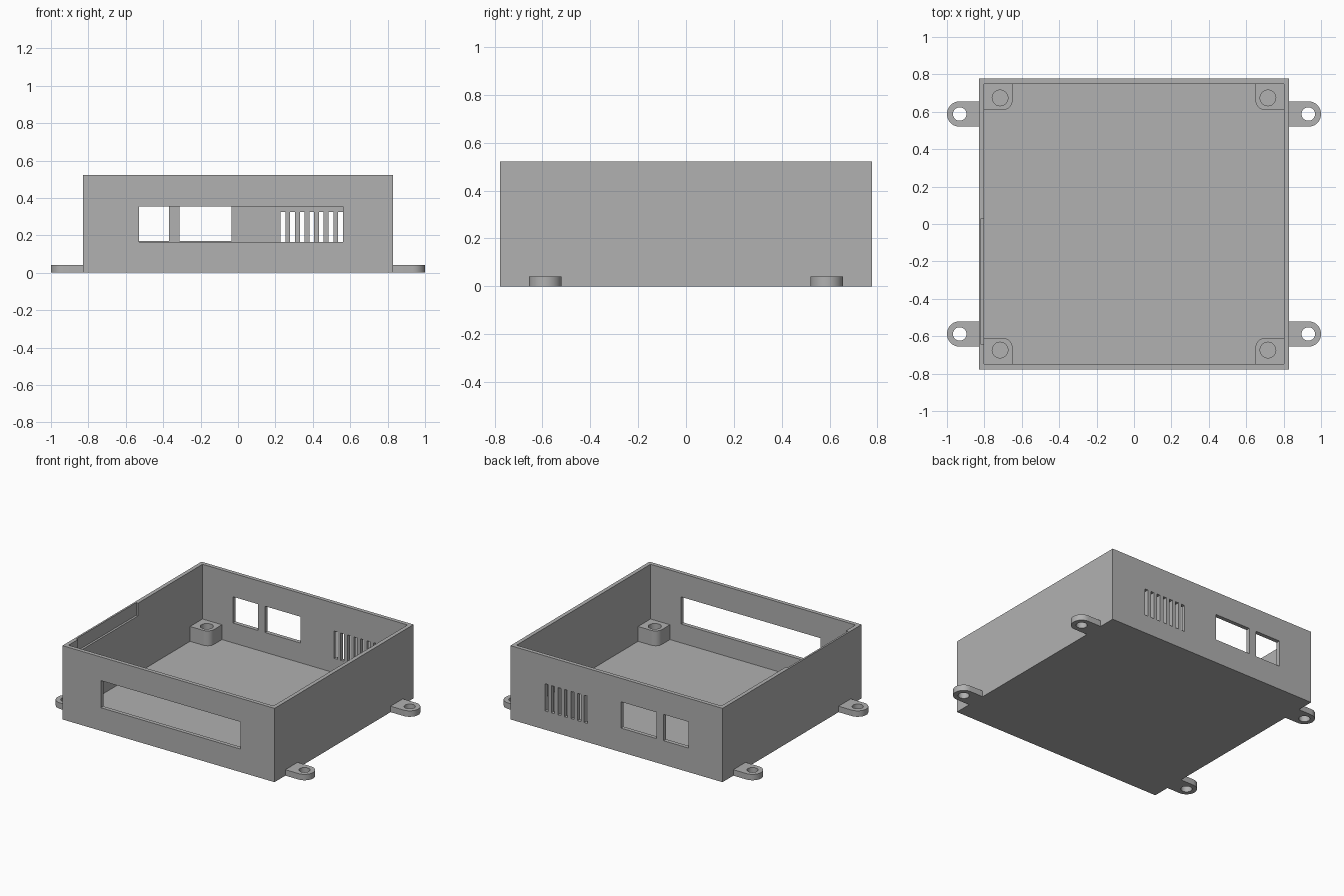
import bpy, bmesh, math

if "Cube" in bpy.data.objects:
    bpy.data.objects.remove(bpy.data.objects["Cube"], do_unlink=True)

grey = bpy.data.materials.new("grey plastic")
grey.use_nodes = True
grey.diffuse_color = (0.44, 0.44, 0.44, 1)
grey.node_tree.nodes["Principled BSDF"].inputs["Base Color"].default_value = grey.diffuse_color

W, D, H = 0.83, 0.777, 0.522      # half width, half depth, height
WALL, FLOOR = 0.028, 0.03


def prism(name, outline, z0, z1):
    """Extrude a flat outline upward from z0 to z1."""
    bm = bmesh.new()
    face = bm.faces.new([bm.verts.new((x, y, z0)) for x, y in outline])
    new = bmesh.ops.extrude_face_region(bm, geom=[face])["geom"]
    bmesh.ops.translate(bm, vec=(0, 0, z1 - z0),
                        verts=[g for g in new if isinstance(g, bmesh.types.BMVert)])
    bmesh.ops.recalc_face_normals(bm, faces=bm.faces)
    mesh = bpy.data.meshes.new(name)
    bm.to_mesh(mesh)
    bm.free()
    mesh.materials.append(grey)
    obj = bpy.data.objects.new(name, mesh)
    bpy.context.collection.objects.link(obj)
    return obj


def box(name, x0, x1, y0, y1, z0, z1):
    return prism(name, [(x0, y0), (x1, y0), (x1, y1), (x0, y1)], z0, z1)


def arc(cx, cy, r, start, end, steps):
    angles = [math.radians(start + (end - start) * i / steps) for i in range(steps + 1)]
    return [(cx + r * math.cos(a), cy + r * math.sin(a)) for a in angles]


def drill(name, cx, cy, r, z0, z1):
    return prism(name, arc(cx, cy, r, 0, 360, 32)[:-1], z0, z1)


def activate(obj):
    bpy.ops.object.select_all(action='DESELECT')
    obj.select_set(True)
    bpy.context.view_layer.objects.active = obj


def cut(obj, cutter):
    """Subtract the cutter, then discard it."""
    cutter.hide_render = True
    mod = obj.modifiers.new("cut", 'BOOLEAN')
    mod.operation, mod.solver, mod.object = 'DIFFERENCE', 'EXACT', cutter
    activate(obj)
    bpy.ops.object.modifier_apply(modifier=mod.name)
    bpy.data.objects.remove(cutter, do_unlink=True)


# Open tray
tray = box("enclosure_tray", -W, W, -D, D, 0, H)
cut(tray, box("cavity", -W + WALL, W - WALL, -D + WALL, D - WALL, FLOOR, H + 0.1))

# Long display slot in the front wall
cut(tray, box("front_slot", -0.53, 0.562, -D - 0.05, -D + 0.1, 0.163, 0.355))

# Two connector windows and seven vents in the back wall
for x0, x1 in [(-0.565, -0.369), (-0.313, -0.035)]:
    cut(tray, box("back_window", x0, x1, D - 0.1, D + 0.05, 0.17, 0.356))
for i in range(7):
    x = 0.228 + i * 0.0513
    cut(tray, box("vent", x, x + 0.025, D - 0.1, D + 0.05, 0.132, 0.325))

# Shallow recess along the inner rim
cut(tray, box("rim_recess", -0.817, -0.75, -0.645, 0.03, H - 0.09, H + 0.1))

# Corner screw posts and mounting ears
for sx, side in [(1, "left"), (-1, "right")]:
    for sy, end in [(1, "back"), (-1, "front")]:
        outline = ([(W - 0.01, 0.61), (W - 0.01, D - 0.01), (0.65, D - 0.01)]
                   + arc(0.70, 0.66, 0.05, 180, 270, 10))
        post = prism(f"screw_post_{end}_{side}",
                     [(sx * x, sy * y) for x, y in outline], FLOOR - 0.01, 0.135)
        cut(post, drill("post_hole", sx * 0.716, sy * 0.674, 0.042, FLOOR, 0.2))

        outline = [(W - 0.01, 0.52), *arc(0.932, 0.588, 0.068, -90, 90, 20), (W - 0.01, 0.656)]
        ear = prism(f"mounting_ear_{end}_{side}",
                    [(sx * x, sy * y) for x, y in outline], 0, 0.042)
        cut(ear, drill("ear_hole", sx * 0.932, sy * 0.588, 0.036, -0.1, 0.1))

        for part in (post, ear):
            activate(part)
            bpy.ops.object.shade_smooth_by_angle(angle=math.radians(30))
